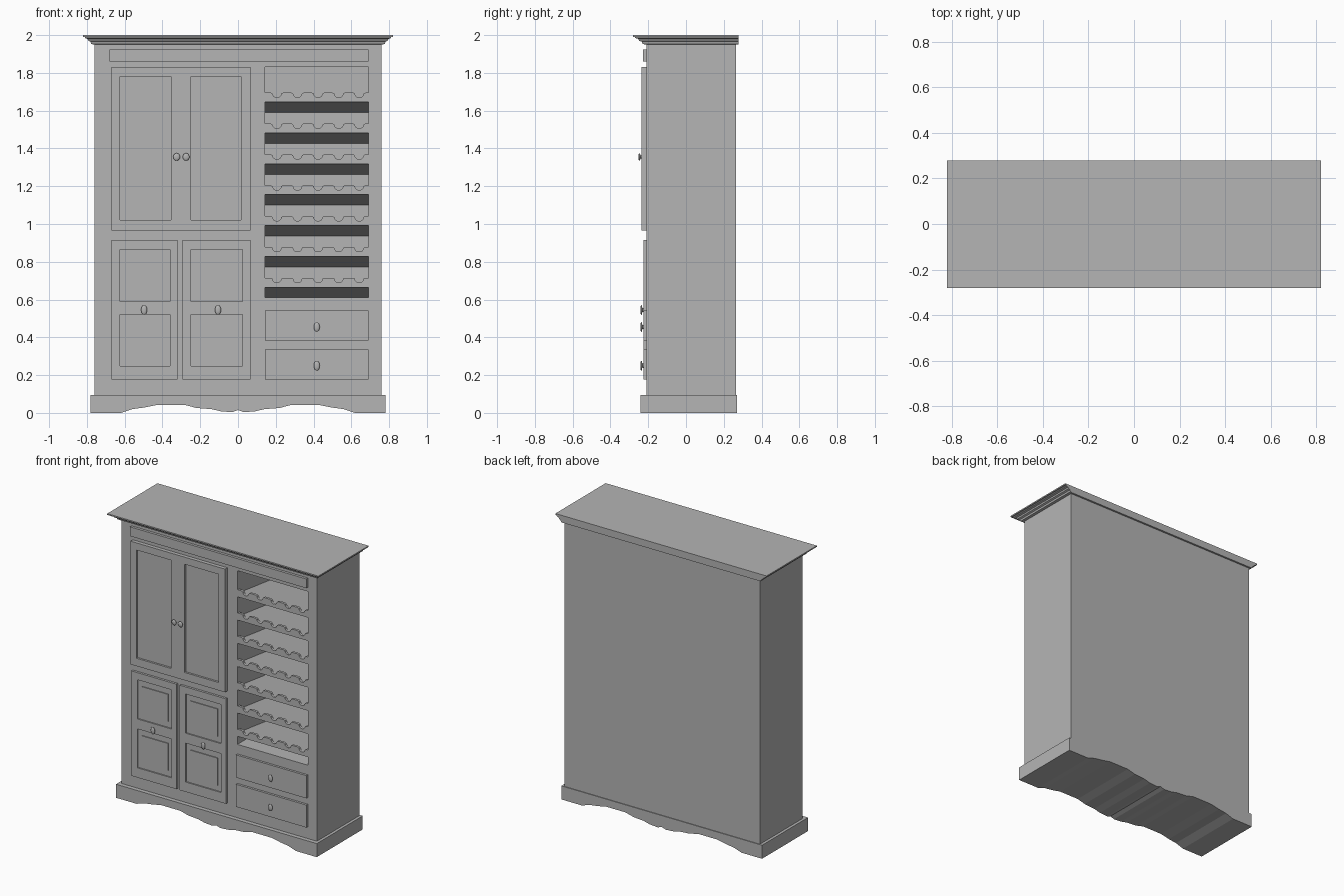
import bpy, bmesh, math
from mathutils import Matrix, Vector

if "Cube" in bpy.data.objects:
    bpy.data.objects.remove(bpy.data.objects["Cube"])

GREY = (0.46, 0.46, 0.46, 1)
paint = bpy.data.materials.new("grey_paint")
paint.use_nodes = True
paint.diffuse_color = GREY
paint.node_tree.nodes["Principled BSDF"].inputs["Base Color"].default_value = GREY


def finish(name, bm):
    bmesh.ops.recalc_face_normals(bm, faces=bm.faces)
    mesh = bpy.data.meshes.new(name)
    bm.to_mesh(mesh)
    bm.free()
    mesh.materials.append(paint)
    obj = bpy.data.objects.new(name, mesh)
    bpy.context.collection.objects.link(obj)
    return obj


def add_box(bm, x, y, z):
    size = Vector((x[1] - x[0], y[1] - y[0], z[1] - z[0]))
    mid = Vector((sum(x), sum(y), sum(z))) / 2
    bmesh.ops.create_cube(bm, size=1, matrix=Matrix.Translation(mid) @ Matrix.Diagonal(size.to_4d()))


def box(name, *spans):
    bm = bmesh.new()
    add_box(bm, *spans)
    return finish(name, bm)


def loft(name, rings):
    """Skin a stack of matching closed rings and cap both ends."""
    bm = bmesh.new()
    rows = [[bm.verts.new(p) for p in ring] for ring in rings]
    n = len(rows[0])
    for a, b in zip(rows, rows[1:]):
        for i in range(n):
            bm.faces.new((a[i], a[(i + 1) % n], b[(i + 1) % n], b[i]))
    bm.faces.new(rows[0])
    bm.faces.new(rows[-1])
    return finish(name, bm)


def cut(obj, boxes):
    """Carve boxes out of an object."""
    bm = bmesh.new()
    for b in boxes:
        add_box(bm, *b)
    cutter = finish("cutter", bm)
    cutter.hide_render = True
    mod = obj.modifiers.new("cut", 'BOOLEAN')
    mod.operation, mod.solver, mod.object = 'DIFFERENCE', 'EXACT', cutter
    bpy.context.view_layer.objects.active = obj
    bpy.ops.object.modifier_apply(modifier=mod.name)
    bpy.data.objects.remove(cutter)


FRONT, BACK = -0.21, 0.265
RACK_X, RACK_Z = (0.143, 0.69), (0.61, 1.83)

# Carcass with the open bottle rack bay
body = box("cabinet_body", (-0.76, 0.76), (FRONT, BACK), (0.07, 1.97))
cut(body, [(RACK_X, (-0.3, 0.24), RACK_Z)])

# Plinth with a wavy lower edge, mirrored about the centre
half = [(0, 0.015), (0.03, 0.004), (0.09, 0.008), (0.14, 0.02), (0.22, 0.026),
        (0.28, 0.042), (0.43, 0.042), (0.5, 0.028), (0.56, 0.02), (0.62, 0), (0.78, 0)]
wave = [(-x, z) for x, z in half[:0:-1]] + half + [(0.78, 0.095), (-0.78, 0.095)]
loft("plinth", [[(x, y, z) for x, z in wave] for y in (-0.24, 0.27)])

# Stepped crown moulding, flat at the back
steps = [(0.005, 1.95), (0.02, 1.953), (0.024, 1.965), (0.038, 1.97), (0.042, 1.98),
         (0.058, 1.984), (0.06, 1.99), (0.07, 1.991), (0.07, 2)]
rings = []
for out, z in steps:
    w = 0.76 + out * 0.86
    rings.append([(-w, FRONT - out, z), (w, FRONT - out, z), (w, 0.278, z), (-w, 0.278, z)])
loft("crown_moulding", rings)

# Frieze board
box("frieze_board", (-0.68, 0.69), (-0.228, FRONT), (1.86, 1.925))

# Upper double door with recessed panels
upper = box("upper_door", (-0.67, 0.065), (-0.236, FRONT), (0.965, 1.83))
cut(upper, [(x, (-0.3, -0.222), (1.02, 1.78)) for x in ((-0.625, -0.355), (-0.25, 0.015))])

# Lower doors with raised fields inside recessed panels
for side, x0, x1 in (("right", -0.67, -0.32), ("left", -0.295, 0.065)):
    door = box(side + "_lower_door", (x0, x1), (-0.226, FRONT), (0.178, 0.915))
    px = (x0 + 0.046, x1 - 0.04)
    panels = [(0.247, 0.52), (0.59, 0.865)]
    cut(door, [(px, (-0.3, -0.217), z) for z in panels])
    for level, z in zip(("bottom", "top"), panels):
        box(f"{side}_{level}_field", (px[0] + 0.033, px[1] - 0.028),
            (-0.223, FRONT), (z[0] + 0.041, z[1] - 0.041))

# Drawers
for level, z in (("lower", (0.178, 0.336)), ("upper", (0.383, 0.543))):
    box(level + "_drawer", RACK_X, (-0.226, FRONT), z)

# Bottle rack: sloping shelves with scalloped front rails
PITCH = (1.645 - 0.665) / 6
for k in range(7):
    z = 0.665 + k * PITCH
    slope = [(-0.2, z), (-0.2, z + 0.025), (0.24, z - 0.03), (0.24, z - 0.055)]
    loft(f"rack_shelf_{k + 1}", [[(x, y, h) for y, h in slope] for x in RACK_X])
    edge = [(RACK_X[0], z), (RACK_X[0], z + 0.05)]
    for i in range(5):
        cx = 0.206 + i * 0.109
        edge.append((cx - 0.032, z + 0.05))
        for j in range(9):
            a = math.pi * j / 8
            edge.append((cx - 0.023 * math.cos(a), z + 0.045 - 0.021 * math.sin(a)))
        edge.append((cx + 0.032, z + 0.05))
    edge += [(RACK_X[1], z + 0.05), (RACK_X[1], z)]
    loft(f"rack_rail_{k + 1}", [[(x, y, h) for x, h in edge] for y in (-0.207, -0.19)])


# Knobs turned from a stem and a rounded cap
def knob(name, x, z, y, rx, rz):
    profile = [(0.45, 0), (0.4, 0.4), (0.9, 0.5), (1, 0.7), (0.8, 0.9), (0.35, 1)]
    turns = [math.tau * i / 16 for i in range(16)]
    obj = loft(name, [[(x + r * rx * math.cos(a), y - d * 0.018, z + r * rz * math.sin(a))
                       for a in turns] for r, d in profile])
    bpy.ops.object.select_all(action='DESELECT')
    obj.select_set(True)
    bpy.context.view_layer.objects.active = obj
    bpy.ops.object.shade_smooth_by_angle(angle=math.radians(50))


for side, x in (("right", -0.325), ("left", -0.275)):
    knob(side + "_upper_door_knob", x, 1.355, -0.234, 0.018, 0.02)
for name, x, z in (("right_lower_door", -0.497, 0.545), ("left_lower_door", -0.106, 0.545),
                   ("upper_drawer", 0.417, 0.455), ("lower_drawer", 0.417, 0.25)):
    knob(name + "_knob", x, z, -0.224, 0.016, 0.026)
